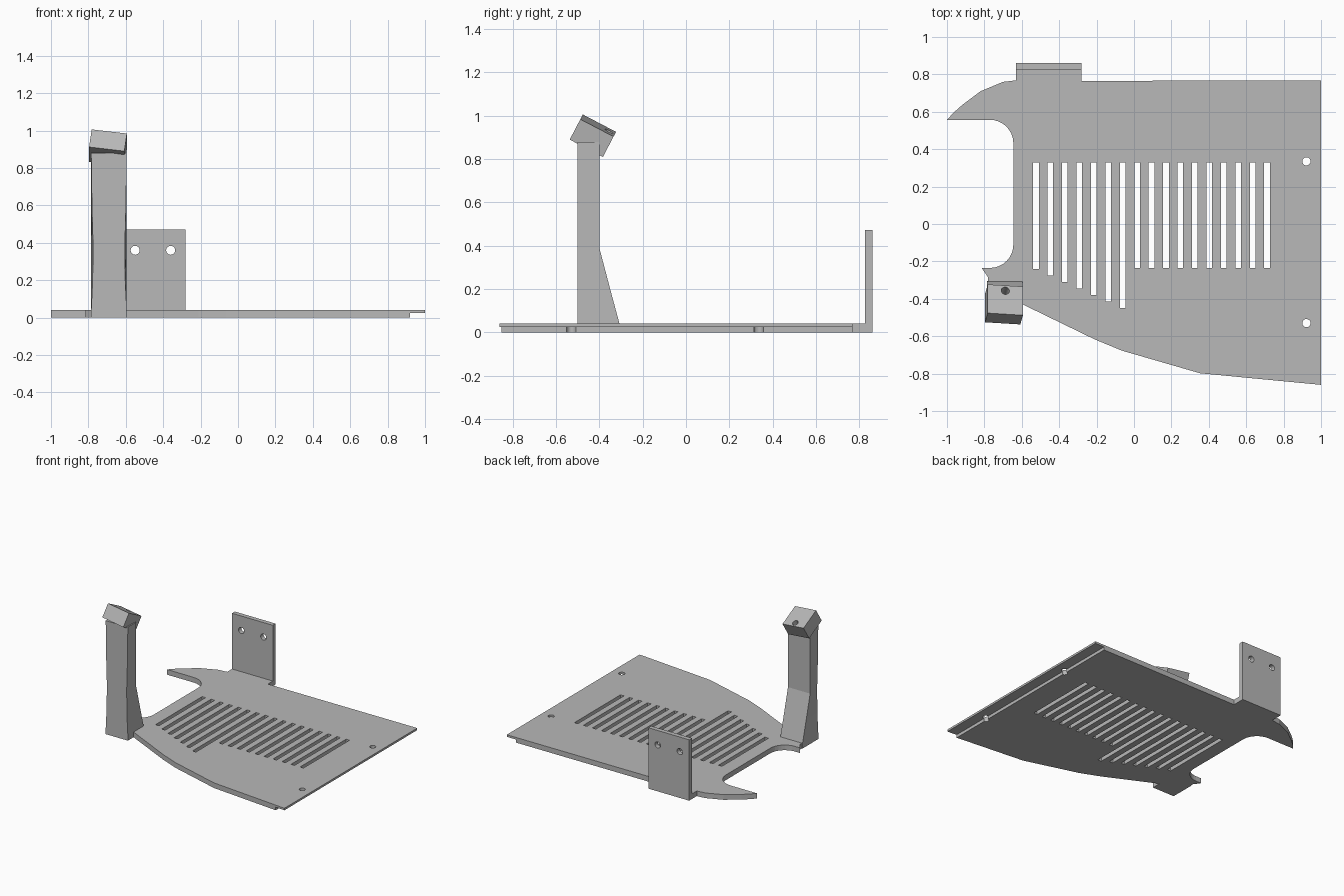
import bpy, bmesh
from math import pi, cos, sin, radians
from mathutils import Matrix, Vector

cube = bpy.data.objects.get("Cube")
if cube:
    bpy.data.objects.remove(cube, do_unlink=True)

# Single grey plastic
grey = bpy.data.materials.new("plain_grey")
grey.use_nodes = True
colour = (0.48, 0.48, 0.48, 1)
grey.diffuse_color = colour
grey.node_tree.nodes["Principled BSDF"].inputs["Base Color"].default_value = colour


def add_mesh(name, bm, matrix=None):
    if matrix:
        bm.transform(matrix)
    bmesh.ops.recalc_face_normals(bm, faces=bm.faces)
    mesh = bpy.data.meshes.new(name)
    bm.to_mesh(mesh)
    bm.free()
    for poly in mesh.polygons:
        poly.use_smooth = False
        poly.material_index = 0
    mesh.materials.clear()
    mesh.materials.append(grey)
    obj = bpy.data.objects.new(name, mesh)
    bpy.context.collection.objects.link(obj)
    return obj


def arc(cx, cy, r, start, end, steps):
    angles = [radians(start + (end - start) * i / steps) for i in range(steps + 1)]
    return [(cx + r * cos(a), cy + r * sin(a)) for a in angles]


def circle(cx, cy, r):
    return arc(cx, cy, r, 0, 345, 23)


def sheet(name, loops, thickness, matrix):
    """Flat sheet from an outline and hole loops, centred on its thickness."""
    curve = bpy.data.curves.new(name + "_outline", "CURVE")
    curve.dimensions = "2D"
    curve.fill_mode = "BOTH"
    curve.extrude = thickness / 2
    for loop in loops:
        spline = curve.splines.new("POLY")
        spline.points.add(len(loop) - 1)
        for point, (x, y) in zip(spline.points, loop):
            point.co = (x, y, 0, 1)
        spline.use_cyclic_u = True
    temp = bpy.data.objects.new(name + "_outline", curve)
    bpy.context.collection.objects.link(temp)
    bpy.context.view_layer.update()
    filled = temp.evaluated_get(bpy.context.evaluated_depsgraph_get())
    mesh = bpy.data.meshes.new_from_object(filled)
    bm = bmesh.new()
    bm.from_mesh(mesh)
    bmesh.ops.remove_doubles(bm, verts=bm.verts, dist=0.0001)
    bpy.data.objects.remove(temp, do_unlink=True)
    bpy.data.meshes.remove(mesh)
    return add_mesh(name, bm, matrix)


def box(name, size, matrix):
    bm = bmesh.new()
    bmesh.ops.create_cube(bm, size=1, matrix=Matrix.Diagonal((*size, 1)))
    return add_mesh(name, bm, matrix)


def cut(obj, cutter):
    mod = obj.modifiers.new("cut", "BOOLEAN")
    mod.operation = "DIFFERENCE"
    mod.solver = "EXACT"
    mod.object = cutter
    cutter.hide_render = True
    bpy.context.view_layer.update()
    result = bpy.data.meshes.new_from_object(
        obj.evaluated_get(bpy.context.evaluated_depsgraph_get()))
    obj.modifiers.clear()
    obj.data = result
    bpy.data.objects.remove(cutter, do_unlink=True)


# Base plate outline with hooked corner, open side bay and curved front edge
outline = [(1, 0.768), (-0.28, 0.765), (-0.28, 0.83), (-0.63, 0.83), (-0.63, 0.768),
           (-0.70, 0.76), (-0.82, 0.71), (-0.92, 0.635), (-0.965, 0.595), (-1, 0.557)]
outline += arc(-0.77, 0.432, 0.125, 90, 0, 8)
outline += arc(-0.77, -0.11, 0.125, 0, -90, 8)
outline += [(-0.815, -0.235), (-0.78, -0.285), (-0.78, -0.43), (-0.595, -0.43),
            (-0.21, -0.617), (-0.065, -0.677), (0.353, -0.798), (1, -0.86)]

# Vent slots, the first seven following the curved edge, and two screw holes
slots = []
for i in range(17):
    x = -0.524 + i * 0.0772
    low = -0.24 - i * 0.035 if i < 7 else -0.235
    slots.append([(x - 0.015, low), (x + 0.015, low), (x + 0.015, 0.33), (x - 0.015, 0.33)])
screws = [circle(0.922, y, 0.022) for y in (0.335, -0.53)]
plate = sheet("base_plate", [outline] + slots + screws, 0.04,
              Matrix.Translation((0, 0, 0.02)))

# Thin lip along the left edge
cut(plate, box("lip_cutter", (0.2, 2, 0.044), Matrix.Translation((1.02, 0, 0.002))))

# Upright mounting tab with two holes
tab = [(-0.63, 0), (-0.28, 0), (-0.28, 0.472), (-0.63, 0.472)]
sheet("mounting_tab", [tab] + [circle(x, 0.36, 0.024) for x in (-0.55, -0.36)], 0.035,
      Matrix.Translation((0, 0.8435, 0)) @ Matrix.Rotation(pi / 2, 4, "X"))

# Post lofted upward from a flared foot, its front slightly waisted
bm = bmesh.new()
rings = []
for z, back, inset in ((0, -0.305, 0), (0.04, -0.307, 0), (0.2, -0.35, 0.008),
                       (0.39, -0.4, 0.01), (0.6, -0.4, 0.004), (0.88, -0.4, 0)):
    corners = ((-0.785 + inset, -0.5), (-0.595 - inset, -0.5), (-0.595, back), (-0.785, back))
    rings.append([bm.verts.new((x, y, z)) for x, y in corners])
for lower, upper in zip(rings, rings[1:]):
    for i in range(4):
        j = (i + 1) % 4
        bm.faces.new((lower[i], lower[j], upper[j], upper[i]))
bm.faces.new(rings[0][::-1])
bm.faces.new(rings[-1])
add_mesh("post", bm)

# Tilted head block with a drilled hole
tilt = (Matrix.Translation((-0.695, -0.43, 0.908)) @ Matrix.Rotation(radians(-27.6), 4, "X")
        @ Matrix.Rotation(radians(7.5), 4, "Y"))
head = box("head_block", (0.19, 0.173, 0.107), tilt)
bm = bmesh.new()
bmesh.ops.create_cone(bm, cap_ends=True, segments=24, radius1=0.022, radius2=0.022, depth=0.3)
cut(head, add_mesh("head_hole_cutter", bm, tilt @ Matrix.Translation((0, 0.055, 0))))
